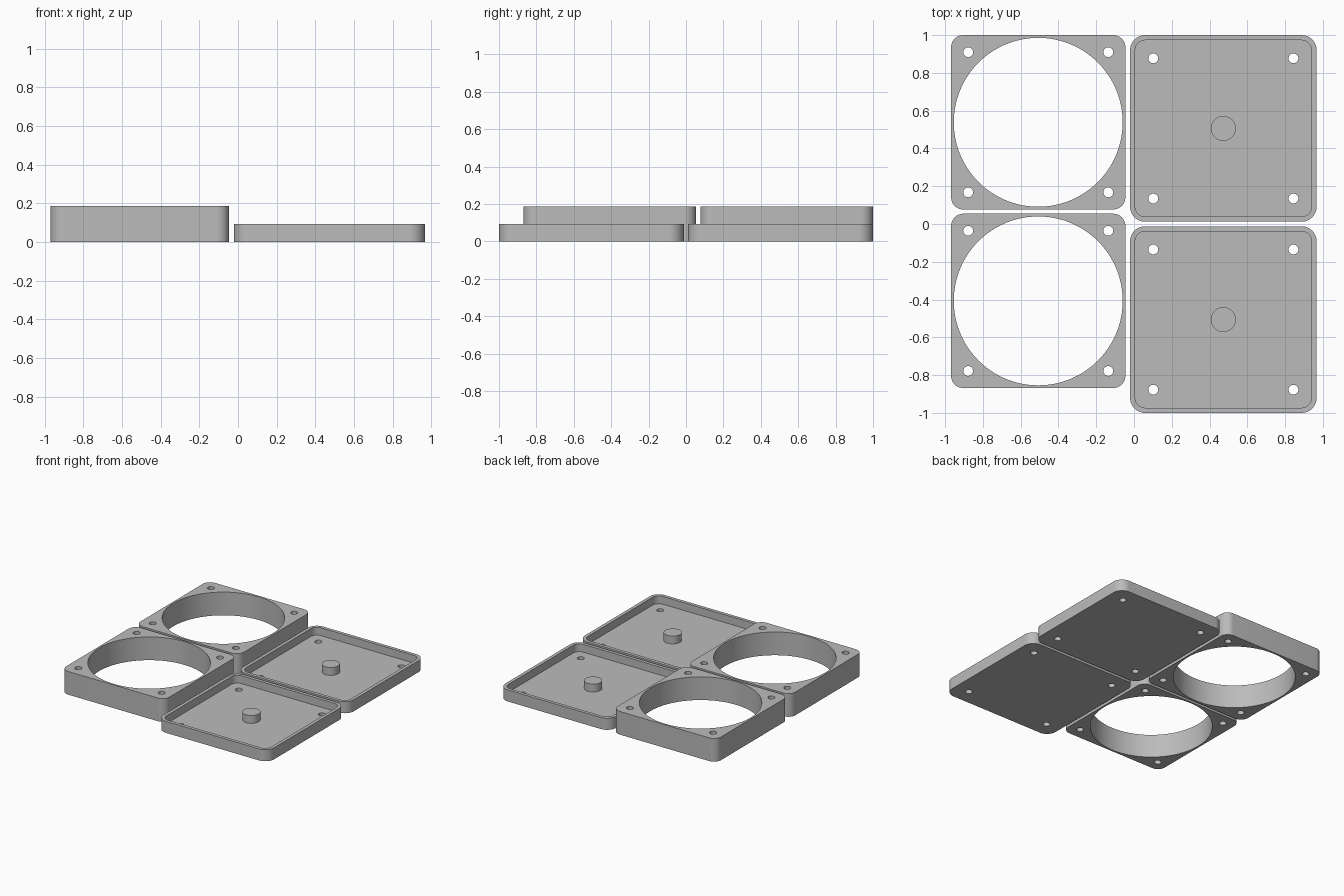
import bpy, bmesh, math

if "Cube" in bpy.data.objects:
    bpy.data.objects.remove(bpy.data.objects["Cube"])

grey = bpy.data.materials.new("plain grey")
grey.diffuse_color = (0.5, 0.5, 0.5, 1)
grey.use_nodes = True
grey.node_tree.nodes["Principled BSDF"].inputs["Base Color"].default_value = grey.diffuse_color

HOLE_R, HOLE_OFF = 0.026, 0.371
TRAY, TRAY_H, WALL, FLOOR, PEG_R = 0.988, 0.093, 0.027, 0.03, 0.066
FRAME, FRAME_H, BORE_R = 0.923, 0.187, 0.447


def rounded_square(size, r, steps=12):
    """Outline of a square with rounded corners."""
    c = size / 2 - r
    pts = []
    for k, (sx, sy) in enumerate([(1, 1), (-1, 1), (-1, -1), (1, -1)]):
        for i in range(steps + 1):
            a = math.pi / 2 * (k + i / steps)
            pts.append((sx * c + r * math.cos(a), sy * c + r * math.sin(a)))
    return pts


def circle(r, n, cx=0, cy=0):
    return [(cx + r * math.cos(2 * math.pi * i / n),
             cy + r * math.sin(2 * math.pi * i / n)) for i in range(n)]


def prism(name, outline, z0, z1):
    """Extrude an outline straight up from z0 to z1."""
    bm = bmesh.new()
    base = bm.faces.new([bm.verts.new((x, y, z0)) for x, y in outline])
    top = bmesh.ops.extrude_face_region(bm, geom=[base])["geom"]
    bmesh.ops.translate(bm, vec=(0, 0, z1 - z0),
                        verts=[v for v in top if isinstance(v, bmesh.types.BMVert)])
    bmesh.ops.recalc_face_normals(bm, faces=bm.faces)
    mesh = bpy.data.meshes.new(name)
    bm.to_mesh(mesh)
    bm.free()
    mesh.materials.append(grey)
    ob = bpy.data.objects.new(name, mesh)
    bpy.context.collection.objects.link(ob)
    return ob


def combine(ob, tool, operation):
    """Apply a boolean and discard the tool."""
    mod = ob.modifiers.new("boolean", "BOOLEAN")
    mod.operation, mod.solver, mod.object = operation, "EXACT", tool
    bpy.context.view_layer.objects.active = ob
    bpy.ops.object.modifier_apply(modifier=mod.name)
    bpy.data.objects.remove(tool)


def screw_holes(ob):
    for sx in (-1, 1):
        for sy in (-1, 1):
            drill = prism("drill", circle(HOLE_R, 32, sx * HOLE_OFF, sy * HOLE_OFF), -0.1, 0.4)
            combine(ob, drill, "DIFFERENCE")


def finish(ob, x, y):
    ob.location = (x, y, 0)
    bpy.ops.object.select_all(action="DESELECT")
    ob.select_set(True)
    bpy.context.view_layer.objects.active = ob
    bpy.ops.object.shade_smooth_by_angle(angle=math.radians(30))


# Square frames with a large round bore
for name, y in (("back_frame", 0.5385), ("front_frame", -0.407)):
    frame = prism(name, rounded_square(FRAME, 0.065), 0, FRAME_H)
    combine(frame, prism("bore", circle(BORE_R, 128), -0.1, 0.4), "DIFFERENCE")
    screw_holes(frame)
    finish(frame, -0.507, y)

# Shallow trays with a rim and a central peg
for name, y in (("back_tray", 0.506), ("front_tray", -0.506)):
    tray = prism(name, rounded_square(TRAY, 0.08), 0, TRAY_H)
    cavity = prism("cavity", rounded_square(TRAY - 2 * WALL, 0.053), FLOOR, 0.4)
    combine(tray, cavity, "DIFFERENCE")
    screw_holes(tray)
    combine(tray, prism("peg", circle(PEG_R, 48), FLOOR / 2, TRAY_H), "UNION")
    finish(tray, 0.473, y)
